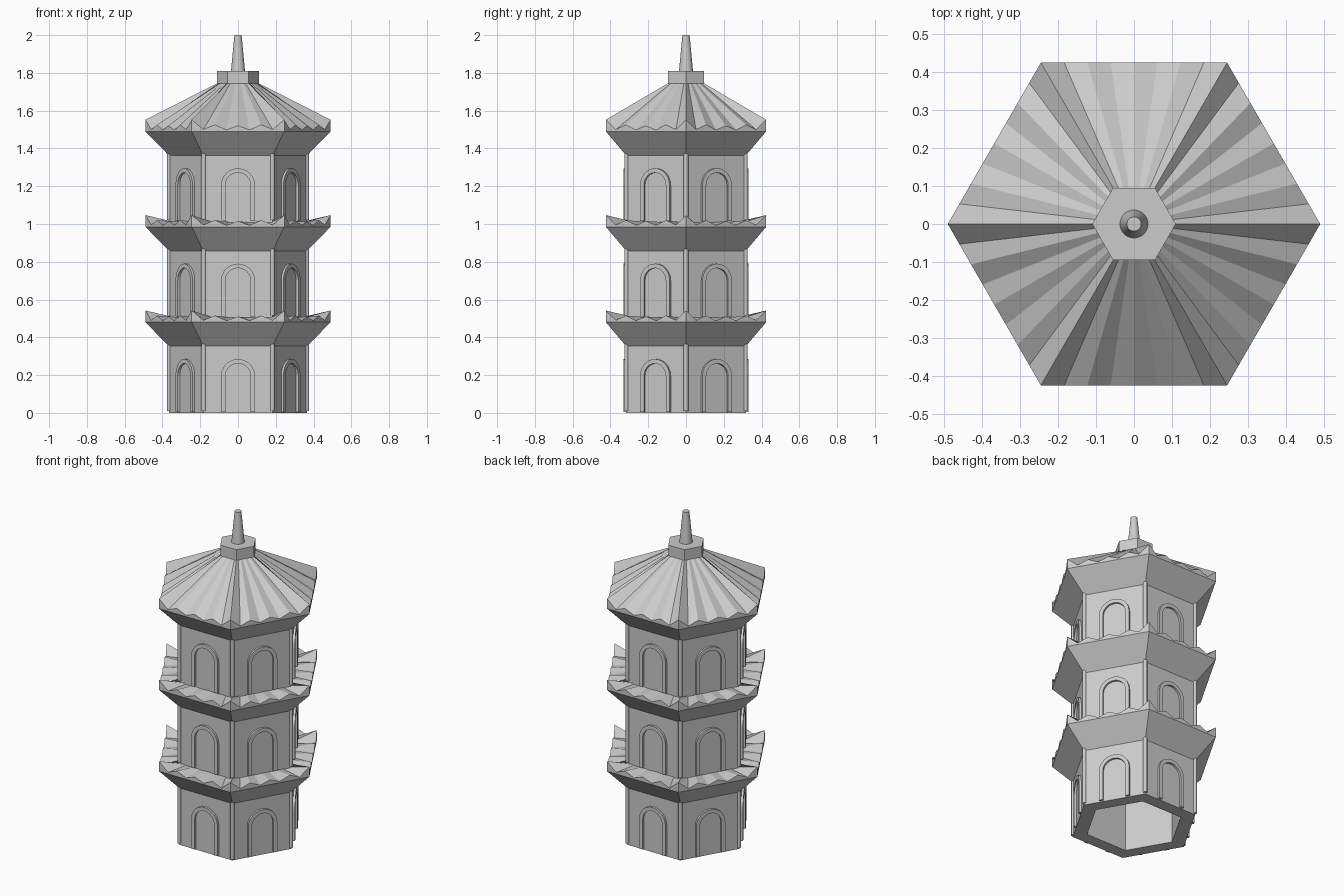
import bpy, bmesh, math
from mathutils import Matrix, Vector

if "Cube" in bpy.data.objects:
    bpy.data.objects.remove(bpy.data.objects["Cube"], do_unlink=True)

PITCH = 0.505        # height of one storey
WALL_R = 0.366
EAVE_R = 0.49
COS30 = math.cos(math.pi / 6)

stone = bpy.data.materials.new("grey stone")
stone.use_nodes = True
grey = (0.6, 0.6, 0.6, 1)
stone.diffuse_color = grey
stone.node_tree.nodes["Principled BSDF"].inputs["Base Color"].default_value = grey


def finish(bm, name, smooth=None):
    bmesh.ops.recalc_face_normals(bm, faces=bm.faces)
    mesh = bpy.data.meshes.new(name)
    bm.to_mesh(mesh)
    bm.free()
    mesh.materials.append(stone)
    obj = bpy.data.objects.new(name, mesh)
    bpy.context.collection.objects.link(obj)
    if smooth:
        bpy.ops.object.select_all(action="DESELECT")
        obj.select_set(True)
        bpy.context.view_layer.objects.active = obj
        bpy.ops.object.shade_smooth_by_angle(angle=math.radians(smooth))
    return obj


def hex_ring(bm, radius, heights):
    """Hexagon outline; heights lists z along each side, starting at its corner."""
    ring, n = [], len(heights)
    for side in range(6):
        a, b = (Vector((math.cos(t), math.sin(t), 0)) * radius
                for t in (side * math.pi / 3, (side + 1) * math.pi / 3))
        for i, z in enumerate(heights):
            p = a.lerp(b, i / n)
            ring.append(bm.verts.new((p.x, p.y, z)))
    return ring


def bridge(bm, low, high):
    n = len(low)
    for i in range(n):
        j = (i + 1) % n
        bm.faces.new((low[i], low[j], high[j], high[i]))


def hex_loft(name, profile, cap_start=False, cap_end=False, smooth=None):
    bm = bmesh.new()
    rings = [hex_ring(bm, r, z) for r, z in profile]
    for low, high in zip(rings, rings[1:]):
        bridge(bm, low, high)
    if cap_start:
        bm.faces.new(rings[0])
    if cap_end:
        bm.faces.new(rings[-1])
    return finish(bm, name, smooth)


def pleats(base):
    """Eave edge heights: tall corner, then alternating valleys and ridges."""
    return [base + dz for dz in (0.062, 0.01, 0.035, 0.008, 0.03, 0.008, 0.035, 0.01)]


# Hollow tower wall, open at the bottom
hex_loft("tower_wall", [(WALL_R, [1.4]), (WALL_R, [0]), (0.28, [0]), (0.28, [1.36])],
         cap_start=True, cap_end=True)


def add_arch(bm, matrix, base):
    """Raised arched frame with open bottom, standing on the wall plane."""
    outline = []
    for half, spring in ((0.09, 0.195), (0.067, 0.195)):
        pts = [(half, 0.006)]
        pts += [(half * math.cos(math.pi * i / 12), spring + half * math.sin(math.pi * i / 12))
                for i in range(13)]
        outline.append(pts + [(-half, 0.006)])
    back, front = -0.01, 0.013
    loops = [[bm.verts.new(matrix @ Vector((depth, x, base + z))) for x, z in pts]
             for pts, depth in ((outline[0], back), (outline[0], front),
                                (outline[1], front), (outline[1], back))]
    for k in range(4):
        a, b = loops[k], loops[(k + 1) % 4]
        for i in range(len(a) - 1):
            bm.faces.new((a[i], a[i + 1], b[i + 1], b[i]))
    for end in (0, -1):
        bm.faces.new([loop[end] for loop in loops])


for level in range(3):
    floor = level * PITCH
    tag = ("lower", "middle", "upper")[level]

    # Arched door frames, one on each side
    bm = bmesh.new()
    for side in range(6):
        turn = Matrix.Rotation(math.radians(30 + 60 * side), 4, "Z")
        add_arch(bm, turn @ Matrix.Translation((WALL_R * COS30, 0, 0)), floor)
    finish(bm, tag + "_door_frames")

    # Slim corner posts
    bm = bmesh.new()
    for side in range(6):
        turn = Matrix.Rotation(math.radians(60 * side), 4, "Z")
        place = turn @ Matrix.Translation((WALL_R - 0.002, 0, floor + 0.19))
        bmesh.ops.create_cone(bm, cap_ends=True, segments=8, radius1=0.012,
                              radius2=0.012, depth=0.36, matrix=place)
    finish(bm, tag + "_corner_posts", 50)

    # Flared eave with a pleated rim
    rim = floor + 0.48
    if level < 2:
        top = (WALL_R - 0.01, [floor + PITCH] * 8)
    else:
        top = (0.1, [1.75] * 8)
    hex_loft(tag + "_roof", [(WALL_R, [floor + 0.353] * 8), (EAVE_R, [rim] * 8),
                             (EAVE_R, pleats(rim)), top],
             cap_end=level == 2, smooth=12)

# Roof cap
hex_loft("roof_cap", [(0.11, [1.742]), (0.11, [1.81])], cap_start=True, cap_end=True)

# Tapered spire
bm = bmesh.new()
bmesh.ops.create_cone(bm, cap_ends=True, segments=24, radius1=0.038, radius2=0.019,
                      depth=0.2, matrix=Matrix.Translation((0, 0, 1.9)))
finish(bm, "spire", 40)
